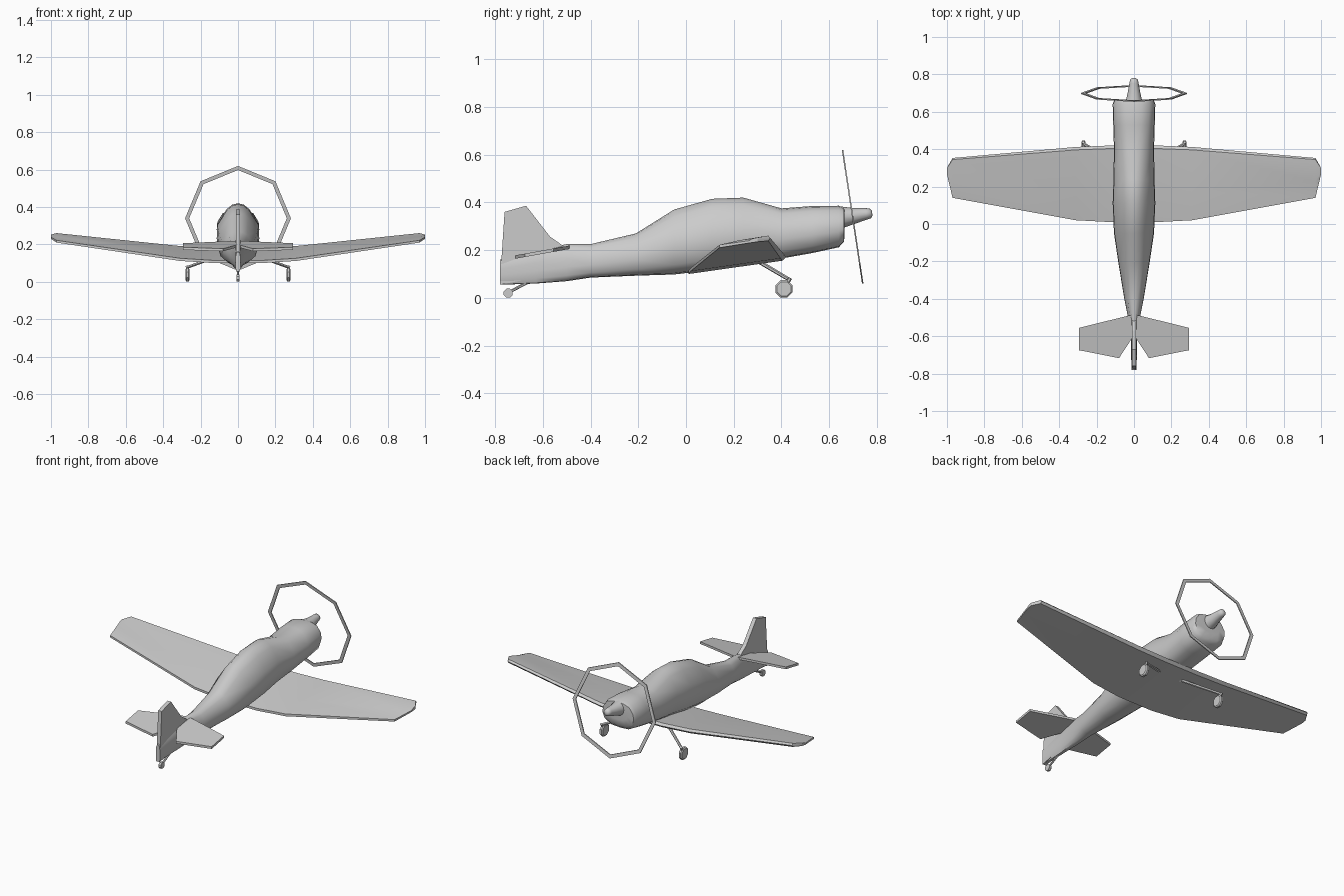
import bpy, bmesh, math
from mathutils import Vector

if "Cube" in bpy.data.objects:
    bpy.data.objects.remove(bpy.data.objects["Cube"])


def make_object(name, bm, smooth=None):
    bmesh.ops.recalc_face_normals(bm, faces=bm.faces[:])
    mesh = bpy.data.meshes.new(name)
    bm.to_mesh(mesh)
    bm.free()
    ob = bpy.data.objects.new(name, mesh)
    bpy.context.collection.objects.link(ob)
    if smooth:
        bpy.context.view_layer.objects.active = ob
        ob.select_set(True)
        bpy.ops.object.shade_smooth_by_angle(angle=math.radians(smooth))
        ob.select_set(False)
    return ob


def loft(name, rings, smooth=None):
    """Skin a list of equal-length closed rings and cap both ends."""
    bm = bmesh.new()
    vs = [[bm.verts.new(p) for p in r] for r in rings]
    n = len(rings[0])
    for a, b in zip(vs, vs[1:]):
        for i in range(n):
            j = (i + 1) % n
            bm.faces.new((a[i], a[j], b[j], b[i]))
    bm.faces.new(vs[0])
    bm.faces.new(vs[-1])
    return make_object(name, bm, smooth)


def tube(name, stops, sides=8, smooth=None):
    """Straight round part: stops are (point, radius) along one axis."""
    axis = (Vector(stops[-1][0]) - Vector(stops[0][0])).normalized()
    u = axis.orthogonal().normalized()
    v = axis.cross(u)
    turn = [2 * math.pi * (i + 0.5) / sides for i in range(sides)]
    rings = [[Vector(p) + (u * math.cos(t) + v * math.sin(t)) * r for t in turn]
             for p, r in stops]
    return loft(name, rings, smooth)


# Fuselage: y, half width, bottom z, top z, shoulder width factor
stations = [
    (-0.78, 0.014, 0.055, 0.16, 0.8), (-0.63, 0.016, 0.06, 0.20, 0.8),
    (-0.50, 0.032, 0.07, 0.225, 0.7), (-0.40, 0.052, 0.085, 0.225, 0.65),
    (-0.21, 0.083, 0.093, 0.27, 0.6), (-0.05, 0.107, 0.098, 0.37, 0.5),
    (0.11, 0.114, 0.117, 0.415, 0.52), (0.24, 0.110, 0.14, 0.42, 0.55),
    (0.40, 0.107, 0.165, 0.375, 0.66), (0.53, 0.111, 0.188, 0.385, 0.7),
    (0.64, 0.114, 0.212, 0.386, 0.72), (0.662, 0.106, 0.235, 0.378, 0.72),
    (0.665, 0.065, 0.27, 0.36, 0.72)]


def section(y, w, lo, hi, s):
    half = [(s * 0.5, 0.975), (s, 0.89), (0.97, 0.62), (1, 0.38), (0.88, 0.15), (0.5, 0.02)]
    pts = [(0, 1)] + half + [(0, 0)] + [(-x, z) for x, z in reversed(half)]
    return [(x * w, y, lo + z * (hi - lo)) for x, z in pts]


loft("fuselage", [section(*s) for s in stations], 50)

# Spinner
tube("spinner", [((0, 0.65, 0.338), 0.046), ((0, 0.70, 0.343), 0.034), ((0, 0.755, 0.352), 0.024),
                 ((0, 0.772, 0.354), 0.021), ((0, 0.78, 0.355), 0.010)], 12, 50)

# Propeller disc: thin tilted octagonal ring
bm = bmesh.new()
tilt = math.radians(8.6)
loops = []
for i in range(8):
    t = math.pi / 4 * i
    loop = []
    for r, d in ((0.283, -0.003), (0.283, 0.003), (0.261, 0.003), (0.261, -0.003)):
        x, h = r * math.sin(t), r * math.cos(t)
        loop.append(bm.verts.new((x, 0.698 - h * math.sin(tilt) + d,
                                  0.34 + h * math.cos(tilt))))
    loops.append(loop)
for i in range(8):
    a, b = loops[i], loops[(i + 1) % 8]
    for k in range(4):
        m = (k + 1) % 4
        bm.faces.new((a[k], a[m], b[m], b[k]))
make_object("propeller_ring", bm)


# Wing: one tip-to-tip loft; x, leading y, z, trailing y, z, thickness
def wing_section(x, ly, lz, ty, tz, th):
    prof = [(0, 0.5), (0.04, 1), (0.6, 0.9), (1, 0.55), (1, 0.0), (0.6, 0), (0.04, 0)]
    return [(x, ly + (ty - ly) * f, lz + (tz - lz) * f + th * g) for f, g in prof]


half = [(0.12, 0.42, 0.158, 0.01, 0.10, 0.026), (0.31, 0.412, 0.168, 0.02, 0.112, 0.026),
        (0.97, 0.353, 0.24, 0.14, 0.21, 0.022), (1.0, 0.30, 0.235, 0.265, 0.23, 0.018)]
wing = [(-s[0],) + s[1:] for s in reversed(half)] + half
loft("wing", [wing_section(*s) for s in wing], 30)

# Tail fin
fin = [(-0.78, 0.055), (-0.76, 0.36), (-0.67, 0.386), (-0.57, 0.257), (-0.51, 0.215), (-0.55, 0.10)]
loft("tail_fin", [[(x, y, z) for y, z in fin] for x in (-0.012, 0.012)])

# Tailplane halves, tilted slightly nose up
plan = [(0.0, -0.485), (0.03, -0.49), (0.293, -0.555), (0.293, -0.675), (0.08, -0.717), (0.01, -0.61)]
for side, label in ((-1, "left"), (1, "right")):
    loft(label + "_tailplane",
         [[(side * x, y, 0.19 + 0.18 * (y + 0.61) + d) for x, y in plan] for d in (-0.007, 0.007)])

    # Main gear: leg, axle fork and wheel
    X = side * 0.27
    tube(label + "_gear_leg", [((side * 0.06, 0.30, 0.155), 0.009),
                               ((X, 0.43, 0.078), 0.008)], 6)
    tube(label + "_gear_fork", [((X + side * 0.002, 0.437, 0.083), 0.008),
                                ((X, 0.41, 0.037), 0.007)], 6)
    tube(label + "_wheel", [((X - 0.011, 0.41, 0.038), 0.032), ((X - 0.006, 0.41, 0.038), 0.039),
                            ((X + 0.006, 0.41, 0.038), 0.039), ((X + 0.011, 0.41, 0.038), 0.032)], 8)

# Tail wheel and its strut
tube("tail_wheel_strut", [((0, -0.65, 0.072), 0.007), ((0, -0.745, 0.022), 0.006)], 6)
tube("tail_wheel", [((-0.008, -0.745, 0.02), 0.02), ((0.008, -0.745, 0.02), 0.02)], 8)
